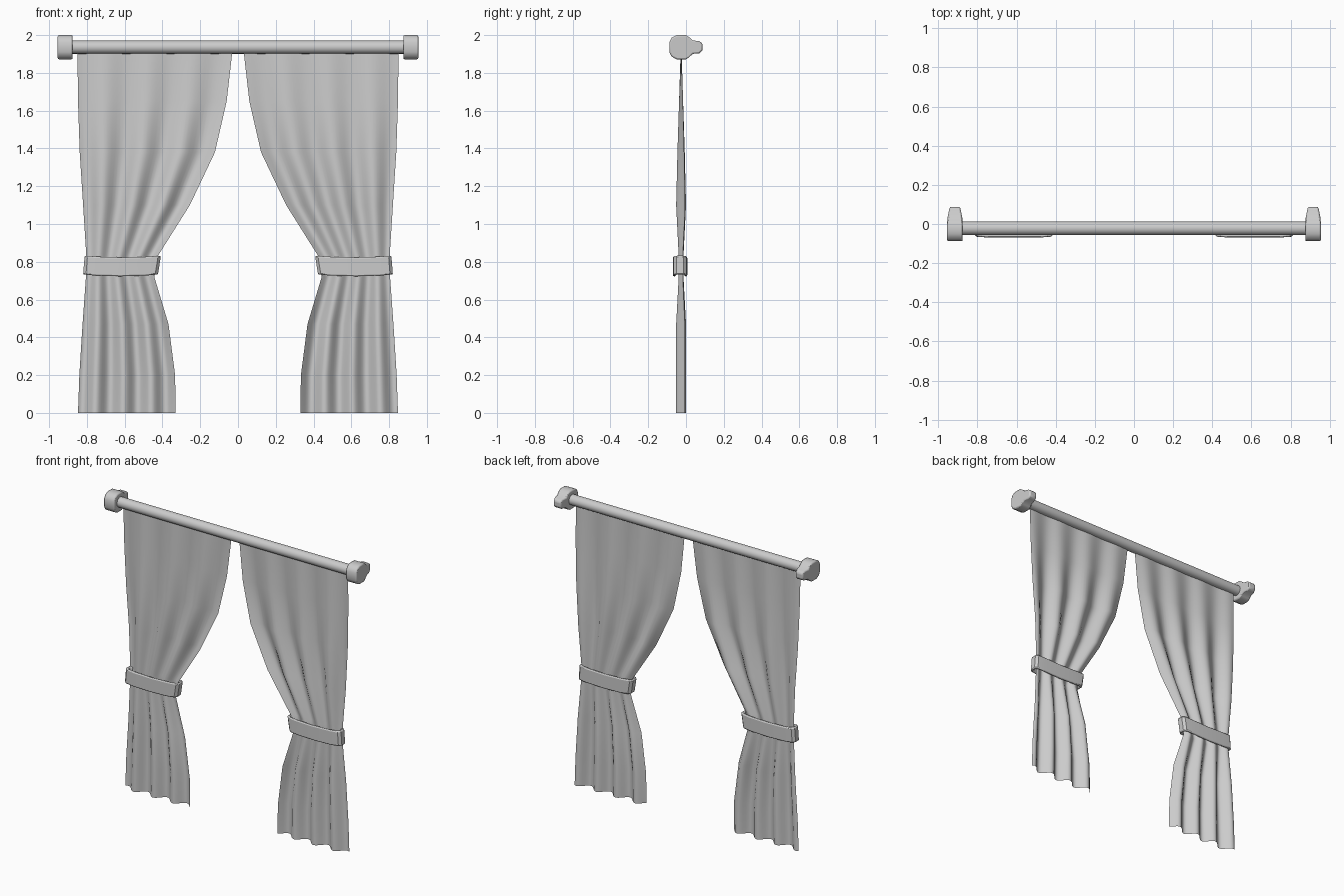
import bpy, bmesh, math

if "Cube" in bpy.data.objects:
    bpy.data.objects.remove(bpy.data.objects["Cube"])

grey = bpy.data.materials.new("light grey")
grey.use_nodes = True
colour = (0.6, 0.6, 0.6, 1)
grey.diffuse_color = colour
grey.node_tree.nodes["Principled BSDF"].inputs["Base Color"].default_value = colour

Y = -0.022      # depth of rod and cloth
ROD_Z = 1.936


def finish(bm, name, angle=40, bevel=0, mirror=True):
    """Turn a bmesh into a shaded object, optionally bevelled and mirrored."""
    mesh = bpy.data.meshes.new(name)
    bm.to_mesh(mesh)
    bm.free()
    ob = bpy.data.objects.new(name, mesh)
    bpy.context.collection.objects.link(ob)
    mesh.materials.append(grey)
    if bevel:
        m = ob.modifiers.new("Bevel", "BEVEL")
        m.width, m.segments, m.limit_method = bevel, 2, "ANGLE"
        m.angle_limit = math.radians(50)
    if mirror:
        m = ob.modifiers.new("Mirror", "MIRROR")
        m.use_mirror_merge = False
    bpy.ops.object.select_all(action="DESELECT")
    ob.select_set(True)
    bpy.context.view_layer.objects.active = ob
    bpy.ops.object.shade_smooth_by_angle(angle=math.radians(angle))
    return ob


# Curtain rod
bpy.ops.mesh.primitive_cylinder_add(vertices=16, radius=0.035, depth=1.78,
                                    location=(0, Y, ROD_Z),
                                    rotation=(0, math.pi / 2, 0))
rod = bpy.context.object
rod.name = "curtain_rod"
rod.data.materials.append(grey)
bpy.ops.object.shade_smooth_by_angle(angle=math.radians(40))

# Rod end brackets: round head with a neck tapering back to the wall
half = [(-0.088, 0.026), (-0.076, 0.05), (-0.05, 0.064), (0, 0.064),
        (0.018, 0.052), (0.036, 0.035), (0.07, 0.033), (0.088, 0.018)]
profile = half + [(y, -z) for y, z in reversed(half)]
bm = bmesh.new()
sides = []
for s in (-1, 1):
    sides.append([bm.verts.new((0.915 + s * (0.04 - 0.2 * max(0, y - 0.02)),
                                y, ROD_Z + z)) for y, z in profile])
n = len(profile)
for i in range(n):
    j = (i + 1) % n
    bm.faces.new((sides[0][i], sides[0][j], sides[1][j], sides[1][i]))
bm.faces.new(sides[0])
bm.faces.new(sides[1])
bmesh.ops.recalc_face_normals(bm, faces=bm.faces)
finish(bm, "end_brackets", bevel=0.008)

# Curtains: gathered sheet, rows of (height, inner x, outer x, fold depth)
rows = [(1.93, 0.028, 0.85, 0.002), (1.65, 0.06, 0.847, 0.011),
        (1.38, 0.122, 0.838, 0.02), (1.1, 0.255, 0.82, 0.027),
        (0.83, 0.425, 0.803, 0.013), (0.72, 0.443, 0.805, 0.013),
        (0.47, 0.368, 0.823, 0.027), (0.2, 0.333, 0.84, 0.027),
        (0, 0.33, 0.847, 0.027)]
COLS, FOLDS = 42, 3.5
bm = bmesh.new()
grid = []
for z, inner, outer, depth in rows:
    line = []
    for c in range(COLS + 1):
        u = c / COLS
        fold = math.sin(math.tau * FOLDS * (u - 0.25))
        line.append(bm.verts.new((outer + (inner - outer) * u,
                                  Y - 0.004 + depth * fold, z)))
    grid.append(line)
for a, b in zip(grid, grid[1:]):
    for c in range(COLS):
        bm.faces.new((a[c], a[c + 1], b[c + 1], b[c]))
finish(bm, "curtains", angle=80)

# Tiebacks: flattened band around each curtain, dipping in the middle
bm = bmesh.new()
corners = [(-0.2, 0.018), (-0.185, 0.034), (-0.13, 0.038), (0, 0.038),
           (0.13, 0.038), (0.185, 0.034), (0.2, 0.018)]
outline = corners + [(x, -y) for x, y in reversed(corners)]
loops = []
for shrink, h in ((0, -0.05), (0, 0.05), (0.016, 0.05), (0.016, -0.05)):
    loop = []
    for x, y in outline:
        lift = 0.009 * (abs(x) / 0.2) ** 2
        lean = -0.08 * h if x > 0 else -0.16 * h
        loop.append(bm.verts.new((0.616 + x * (1 - shrink / 0.2) + lean,
                                  Y - 0.009 + y * (1 - shrink / 0.038),
                                  0.773 + h + lift)))
    loops.append(loop)
n = len(outline)
for a, b in zip(loops, loops[1:] + loops[:1]):
    for i in range(n):
        j = (i + 1) % n
        bm.faces.new((a[i], a[j], b[j], b[i]))
bmesh.ops.recalc_face_normals(bm, faces=bm.faces)
finish(bm, "tiebacks", bevel=0.007)
